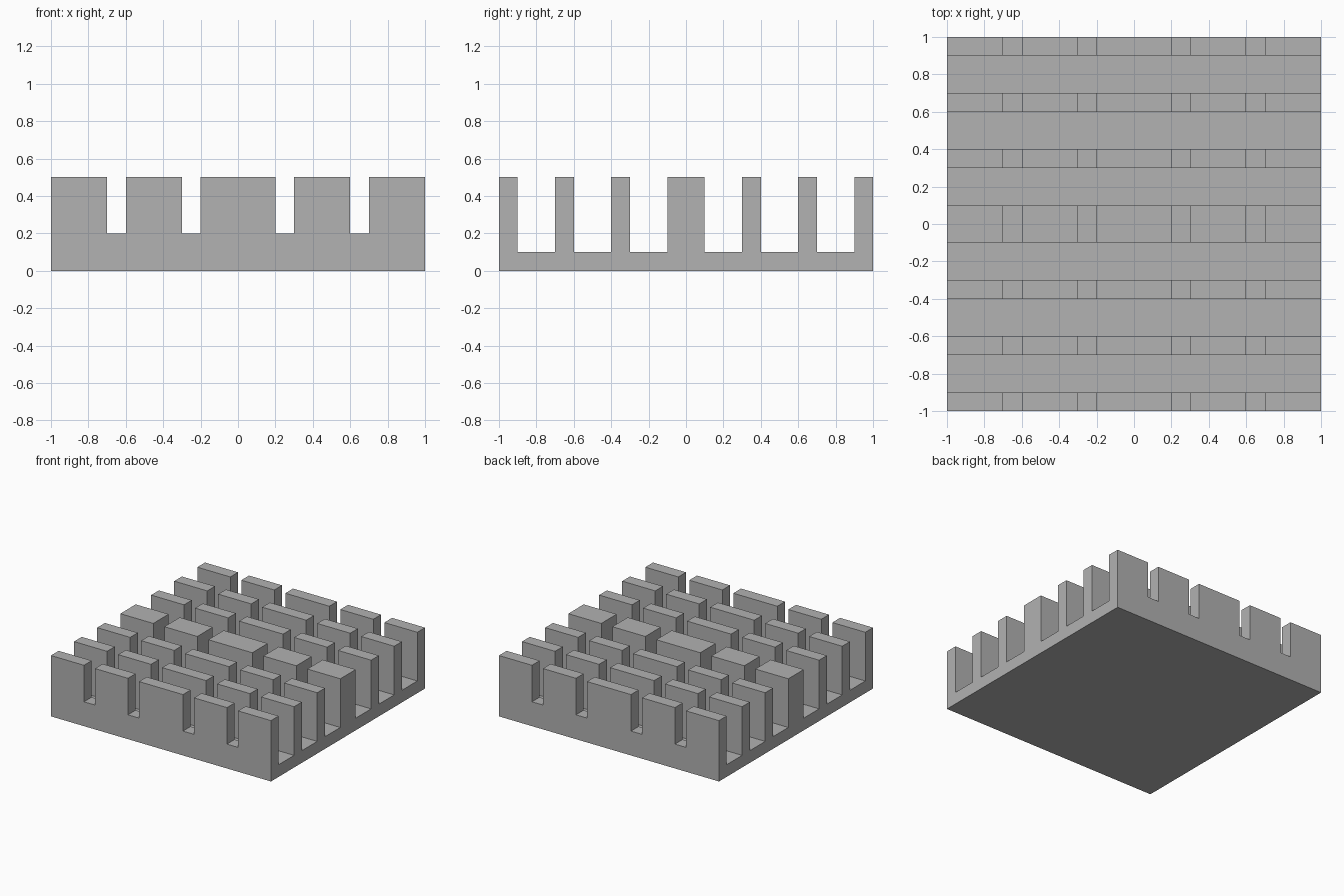
import bpy
import bmesh
from mathutils import Matrix, Vector

default_cube = bpy.data.objects.get("Cube")
if default_cube:
    bpy.data.objects.remove(default_cube, do_unlink=True)

HALF, BASE, NOTCH, TOP = 1.0, 0.1, 0.2, 0.5
FINS = [(-1, -0.9), (-0.7, -0.6), (-0.4, -0.3), (-0.1, 0.1),
        (0.3, 0.4), (0.6, 0.7), (0.9, 1)]
SLOTS = [(-0.7, -0.6), (-0.3, -0.2), (0.2, 0.3), (0.6, 0.7)]

# Bare metal colour
metal = bpy.data.materials.new("grey metal")
metal.use_nodes = True
colour = (0.445, 0.445, 0.445, 1)
metal.diffuse_color = colour
metal.node_tree.nodes["Principled BSDF"].inputs["Base Color"].default_value = colour


def make_object(name, bm):
    bmesh.ops.recalc_face_normals(bm, faces=bm.faces)
    mesh = bpy.data.meshes.new(name)
    bm.to_mesh(mesh)
    bm.free()
    mesh.materials.append(metal)
    obj = bpy.data.objects.new(name, mesh)
    bpy.context.collection.objects.link(obj)
    return obj


# Base plate and fins: a comb profile extruded along x
profile = [(-HALF, 0)]
for y0, y1 in FINS:
    if y0 > -HALF:
        profile.append((y0, BASE))
    profile += [(y0, TOP), (y1, TOP)]
    if y1 < HALF:
        profile.append((y1, BASE))
profile.append((HALF, 0))

bm = bmesh.new()
side = bm.faces.new([bm.verts.new((-HALF, y, z)) for y, z in profile])
grown = bmesh.ops.extrude_face_region(bm, geom=[side], use_keep_orig=True)["geom"]
bmesh.ops.translate(bm, vec=(2 * HALF, 0, 0),
                    verts=[v for v in grown if isinstance(v, bmesh.types.BMVert)])
heat_sink = make_object("finned_heat_sink", bm)

# Cross slots through every fin
bm = bmesh.new()
for x0, x1 in SLOTS:
    centre = Vector(((x0 + x1) / 2, 0, NOTCH + HALF / 2))
    size = Vector((x1 - x0, 3 * HALF, HALF, 1))
    bmesh.ops.create_cube(bm, size=1,
                          matrix=Matrix.Translation(centre) @ Matrix.Diagonal(size))
cutter = make_object("slot_cutter", bm)
cutter.hide_render = True

cut = heat_sink.modifiers.new("cross slots", "BOOLEAN")
cut.operation = "DIFFERENCE"
cut.solver = "EXACT"
cut.object = cutter

# Bake the cut and drop the helper
bpy.context.view_layer.update()
evaluated = heat_sink.evaluated_get(bpy.context.evaluated_depsgraph_get())
baked = bpy.data.meshes.new_from_object(evaluated)
heat_sink.modifiers.clear()
heat_sink.data = baked
bpy.data.objects.remove(cutter, do_unlink=True)
